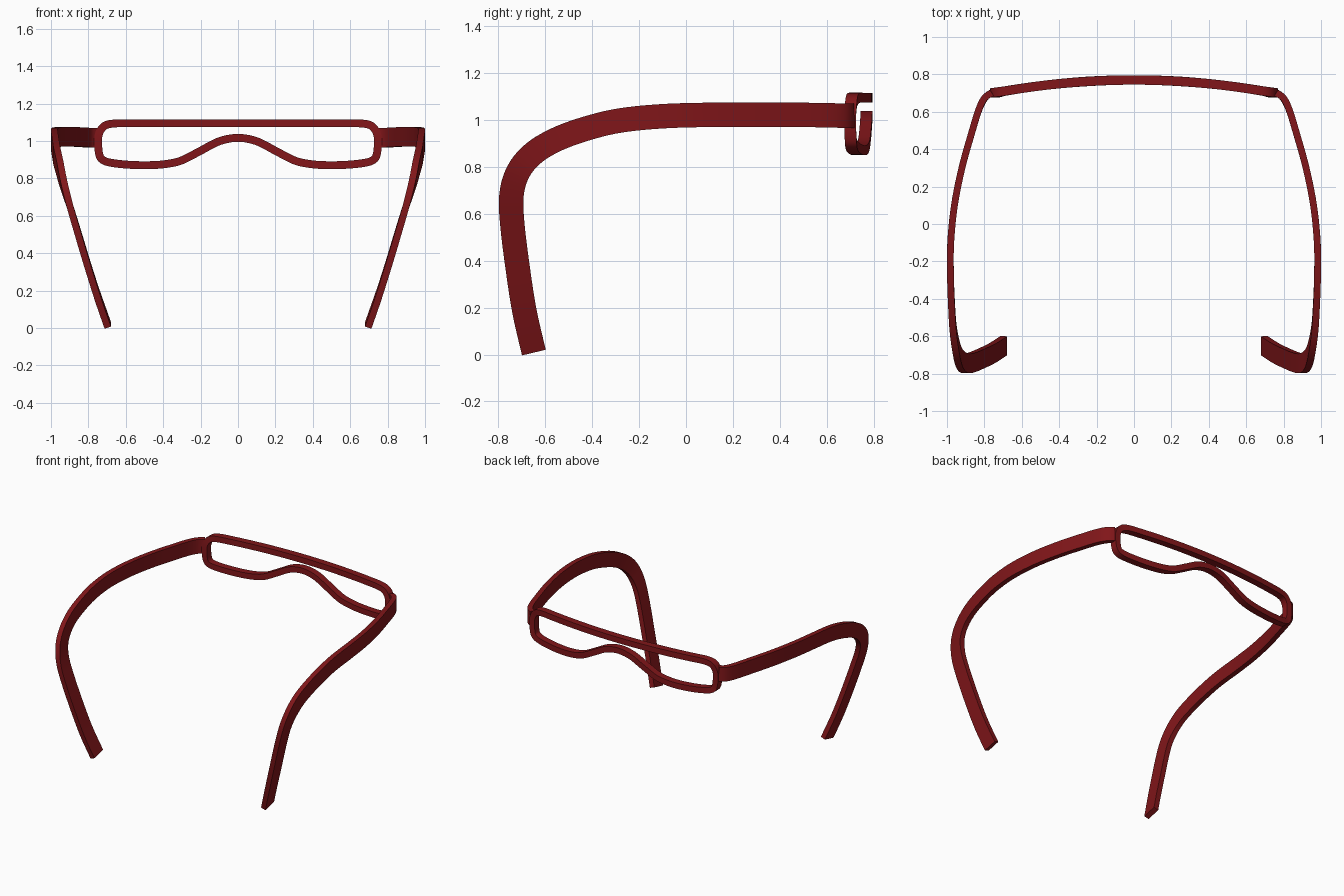
import bpy, bmesh, math
from mathutils import Vector

if "Cube" in bpy.data.objects:
    bpy.data.objects.remove(bpy.data.objects["Cube"])

red = bpy.data.materials.new("dark_red")
red.diffuse_color = (0.22, 0.008, 0.01, 1)
red.use_nodes = True
red.node_tree.nodes["Principled BSDF"].inputs["Base Color"].default_value = red.diffuse_color


def spline(pts, closed, steps):
    """Smooth Catmull-Rom path through the points."""
    p = [Vector(q) for q in pts]
    n = len(p)
    if closed:
        at = lambda i: p[i % n]
    else:
        at = lambda i: p[min(max(i, 0), n - 1)]
    out = []
    for i in range(n if closed else n - 1):
        a, b, c, d = at(i - 1), at(i), at(i + 1), at(i + 2)
        for s in range(steps):
            t = s / steps
            out.append(0.5 * (2 * b + (c - a) * t + (2 * a - 5 * b + 4 * c - d) * t * t
                              + (3 * b - a - 3 * c + d) * t ** 3))
    if not closed:
        out.append(p[-1])
    return out


def sweep(name, path, closed, width, thick, wide_dir):
    """Sweep a rectangular section; wide_dir(tangent) gives its wide axis."""
    bm = bmesh.new()
    n = len(path)
    rings = []
    for i, p in enumerate(path):
        if closed:
            t = path[(i + 1) % n] - path[i - 1]
        else:
            t = path[min(i + 1, n - 1)] - path[max(i - 1, 0)]
        t.normalize()
        w = wide_dir(t).normalized()
        k = t.cross(w).normalized() * thick / 2
        w = w * width / 2
        rings.append([bm.verts.new(p + a * w + b * k)
                      for a, b in ((1, 1), (1, -1), (-1, -1), (-1, 1))])
    for i in range(n if closed else n - 1):
        r, s = rings[i], rings[(i + 1) % n]
        for j in range(4):
            m = (j + 1) % 4
            bm.faces.new((r[j], r[m], s[m], s[j]))
    if not closed:
        bm.faces.new(rings[0])
        bm.faces.new(rings[-1])
    bmesh.ops.recalc_face_normals(bm, faces=bm.faces[:])
    me = bpy.data.meshes.new(name)
    bm.to_mesh(me)
    bm.free()
    me.materials.append(red)
    ob = bpy.data.objects.new(name, me)
    bpy.context.collection.objects.link(ob)
    bpy.ops.object.select_all(action='DESELECT')
    ob.select_set(True)
    bpy.context.view_layer.objects.active = ob
    bpy.ops.object.shade_smooth_by_angle(angle=math.radians(35))
    return ob


# Lens frame: right half of the outline (x, z), mirrored and bowed in y
half = [(0, 1.095), (0.3, 1.095), (0.55, 1.095), (0.66, 1.094), (0.715, 1.08),
        (0.743, 1.04), (0.748, 0.99), (0.742, 0.93), (0.725, 0.9), (0.68, 0.884),
        (0.58, 0.873), (0.47, 0.871), (0.38, 0.878), (0.3, 0.897), (0.2, 0.948),
        (0.1, 0.999), (0, 1.017)]
outline = half + [(-x, z) for x, z in half[-2:0:-1]]
loop = [Vector((x, 0.77 - 0.07 * (x / 0.75) ** 2, z))
        for x, z in spline(outline, True, 5)]
sweep("lens_frame", loop, True, 0.05, 0.042, lambda t: Vector((0, 1, 0)))

# Temple arms: hinge, long side, ear bend and inward-leaning tip
arm = [(0.76, 0.702, 1.018), (0.797, 0.675, 1.018), (0.83, 0.61, 1.02),
       (0.87, 0.48, 1.022), (0.92, 0.30, 1.023), (0.96, 0.10, 1.022),
       (0.98, -0.10, 1.016), (0.981, -0.28, 0.998), (0.976, -0.42, 0.965),
       (0.968, -0.55, 0.918), (0.953, -0.65, 0.858), (0.935, -0.715, 0.78),
       (0.907, -0.744, 0.68), (0.868, -0.74, 0.55), (0.808, -0.715, 0.35),
       (0.754, -0.688, 0.18), (0.696, -0.65, 0.014)]
arms = sweep("temple_arms", spline(arm, False, 5), False, 0.104, 0.036,
             lambda t: Vector((1, 0, 0)).cross(t))
arms.modifiers.new("mirror", 'MIRROR')
